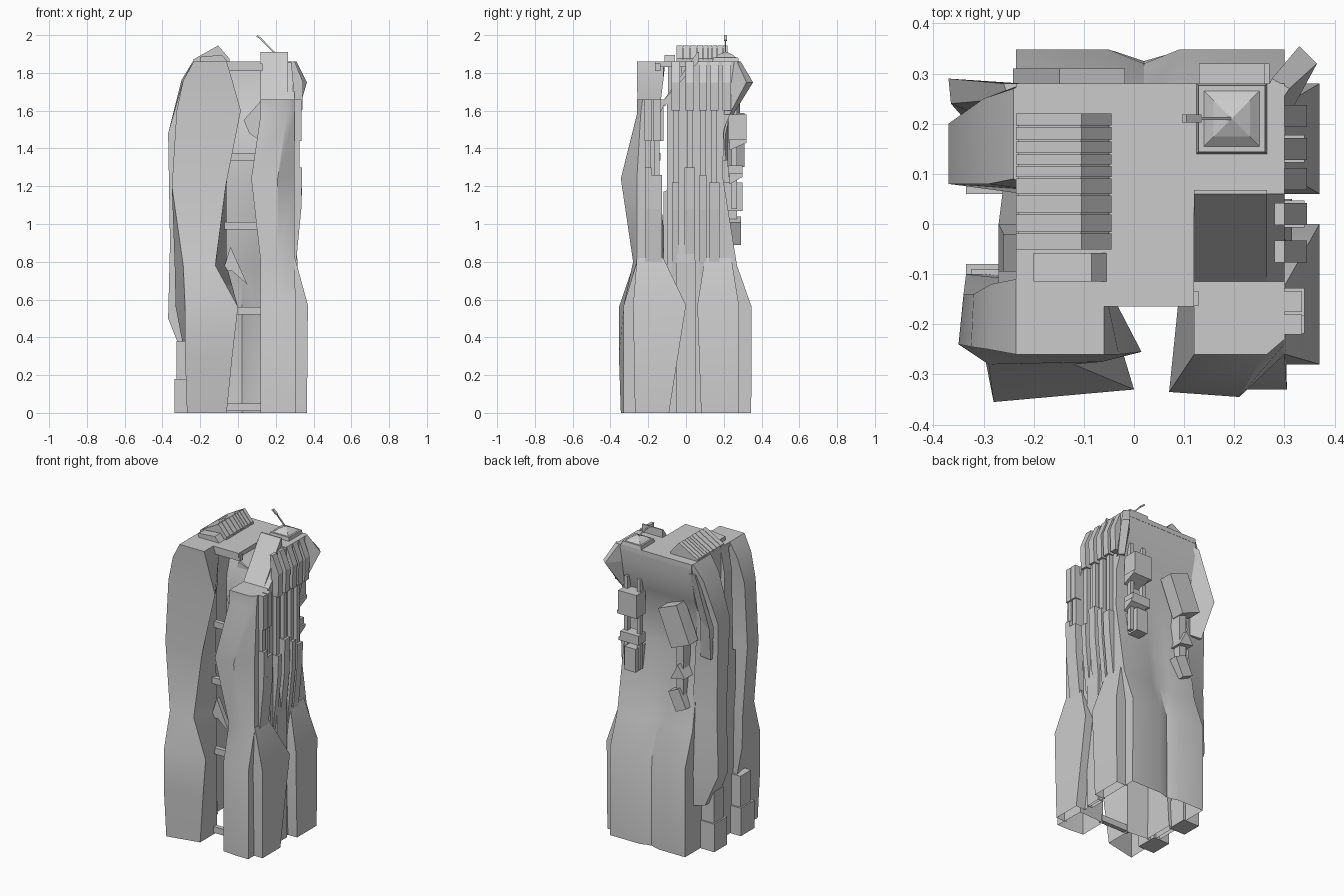
import bpy, bmesh
from math import radians
from mathutils import Vector, Matrix


def finish(name, bm):
    bmesh.ops.recalc_face_normals(bm, faces=bm.faces[:])
    me = bpy.data.meshes.new(name)
    bm.to_mesh(me)
    bm.free()
    ob = bpy.data.objects.new(name, me)
    bpy.context.collection.objects.link(ob)
    return ob


def loft(name, rows, skip=(), top=True, bottom=False):
    """Stack of (z, [(x, y), ...]) outlines joined by faces; skip leaves sides open."""
    bm = bmesh.new()
    rings = [[bm.verts.new((x, y, z)) for x, y in pts] for z, pts in rows]
    n = len(rings[0])
    for a, b in zip(rings, rings[1:]):
        for i in range(n):
            if i not in skip:
                j = (i + 1) % n
                bm.faces.new((a[i], a[j], b[j], b[i]))
    if top:
        bm.faces.new(rings[-1])
    if bottom:
        bm.faces.new(rings[0])
    return finish(name, bm)


def column(name, rows, **kw):
    """Loft of rectangles given as (z, x0, x1, y0, y1)."""
    return loft(name, [(z, [(a, c), (b, c), (b, d), (a, d)]) for z, a, b, c, d in rows], **kw)


def box(name, x0, x1, y0, y1, z0, z1, tilt=0, axis='Y'):
    ob = column(name, [(z0, x0, x1, y0, y1), (z1, x0, x1, y0, y1)], bottom=True)
    if tilt:
        c = Vector(((x0 + x1) / 2, (y0 + y1) / 2, (z0 + z1) / 2))
        ob.data.transform(Matrix.Translation(c) @ Matrix.Rotation(radians(tilt), 4, axis)
                          @ Matrix.Translation(-c))
    return ob


def prism(name, pts, lo, hi, axis):
    """Profile extruded along x (pts are y,z) or along y (pts are x,z)."""
    bm = bmesh.new()
    f = (lambda p, t: (t, *p)) if axis == 'x' else (lambda p, t: (p[0], t, p[1]))
    a = [bm.verts.new(f(p, lo)) for p in pts]
    b = [bm.verts.new(f(p, hi)) for p in pts]
    bm.faces.new(a)
    bm.faces.new(b)
    for i in range(len(pts)):
        j = (i + 1) % len(pts)
        bm.faces.new((a[i], a[j], b[j], b[i]))
    return finish(name, bm)


smooth = []

# hollow core shell, flared at the lower back: open at the front and below
# (z, right front y, back y at the corners, back y in the middle valley)
core = [(0, -.10, .345, .325), (.56, -.10, .348, .32), (.78, -.10, .27, .25), (1.0, -.10, .235, .215),
        (1.25, -.10, .195, .195), (1.5, -.10, .20, .20), (1.6, -.10, .24, .24),
        (1.66, -.10, .255, .255), (1.75, -.02, .275, .275), (1.86, .065, .28, .28)]
smooth.append(loft("core_shell", [
    (z, [(-.235, -.09), (.30, yf), (.30, yb), (.09, yb), (.02, yv), (-.05, yb), (-.235, yb)])
    for z, yf, yb, yv in core], skip=(0,), top=False))

# roof slabs and the ramp above the right front pillar
box("roof_left", -.235, .12, -.165, .28, 1.83, 1.86)
box("roof_right", .12, .30, .06, .28, 1.83, 1.86)
prism("roof_ramp", [(-.115, 1.62), (-.115, 1.66), (.06, 1.91), (.068, 1.91), (.068, 1.85)],
      .12, .265, 'x')
prism("roof_ramp_edge", [(-.115, 1.62), (-.115, 1.66), (.065, 1.86), (.065, 1.82)], .265, .30, 'x')

# front pillars
smooth.append(loft("front_left_pillar", [
    (0, [(-.06, -.13), (-.26, -.11), (-.27, -.345), (-.06, -.30)]),
    (.3, [(-.06, -.13), (-.28, -.10), (-.28, -.355), (-.03, -.315)]),
    (.56, [(-.06, -.13), (-.33, -.10), (-.28, -.355), (0, -.33)]),
    (.78, [(-.06, -.13), (-.335, -.10), (-.29, -.28), (-.12, -.28)]),
    (1.2, [(-.06, -.14), (-.34, -.14), (-.35, -.24), (-.065, -.275)]),
    (1.6, [(-.05, -.14), (-.32, -.14), (-.325, -.245), (.015, -.255)]),
    (1.76, [(-.055, -.12), (-.285, -.12), (-.29, -.25), (-.03, -.26)]),
    (1.86, [(-.06, -.12), (-.235, -.11), (-.235, -.26), (-.06, -.26)])]))
smooth.append(loft("front_right_pillar", [
    (0, [(.12, -.14), (.12, -.32), (.22, -.33), (.305, -.33), (.30, -.13)]),
    (.57, [(.12, -.14), (.12, -.32), (.22, -.33), (.305, -.33), (.30, -.13)]),
    (.8, [(.12, -.14), (.12, -.265), (.21, -.28), (.30, -.26), (.30, -.13)]),
    (1.24, [(.09, -.14), (.07, -.335), (.21, -.345), (.30, -.26), (.30, -.14)]),
    (1.58, [(.12, -.14), (.12, -.26), (.26, -.26), (.30, -.24), (.30, -.14)]),
    (1.66, [(.12, -.10), (.12, -.26), (.265, -.26), (.30, -.23), (.30, -.10)])]))

# front gap: rungs and angled shards
for i, z in enumerate((.03, .54, .99, 1.355, 1.83)):
    box(f"gap_rung_{i}", -.08, .13, -.163, -.135, z - .02, z + .02)
prism("gap_shard_upper", [(.03, 1.55), (.12, 1.65), (.12, 1.44), (.06, 1.48)], -.16, -.12, 'y')
prism("gap_shard_lower", [(-.08, .75), (-.04, .88), (.05, .68), (-.03, .75)], -.16, -.13, 'y')

# left side pillar, recessed strips and plinth boxes
smooth.append(loft("left_rear_pillar", [
    (.3, [(-.22, .08), (-.29, .09), (-.29, .22), (-.22, .27)]),
    (.5, [(-.22, .07), (-.37, .10), (-.37, .20), (-.22, .27)]),
    (.9, [(-.22, .06), (-.36, .10), (-.36, .20), (-.22, .25)]),
    (1.48, [(-.22, .07), (-.37, .08), (-.37, .20), (-.22, .20)]),
    (1.76, [(-.22, .07), (-.29, .08), (-.30, .25), (-.22, .27)]),
    (1.86, [(-.22, .08), (-.24, .09), (-.24, .27), (-.22, .28)])], bottom=True))
loft("left_rear_blade", [(1.25, [(-.25, .19), (-.33, .20), (-.33, .22), (-.25, .21)]),
                         (1.48, [(-.25, .19), (-.365, .24), (-.37, .29), (-.25, .21)]),
                         (1.8, [(-.22, .24), (-.25, .25), (-.26, .28), (-.22, .28)])], bottom=True)
column("left_recess_strip", [(0, -.26, -.2, -.12, .08), (1.17, -.27, -.2, -.12, .0),
                             (1.18, -.27, -.2, -.095, .0), (1.7, -.26, -.2, -.095, -.02),
                             (1.84, -.235, -.2, -.095, -.02)])
for i, (y0, y1) in enumerate(((-.22, -.08), (.06, .19))):
    box(f"left_plinth_{i}", -.335, -.22, y0, y1, 0, .18)
    box(f"left_plinth_cap_{i}", -.325, -.22, y0 + .02, y1 - .01, .18, .38)

# right side fins: angled head, slim stem, wider foot
for i, y in enumerate((-.20, -.155, -.055, .02, .09, .15, .215)):
    w = .027 if i % 2 else .018
    if i > 1:
        column(f"fin_cap_{i}", [(1.60, .29, .34, y - .022, y + .022), (1.75, .29, .345, y - .022, y + .022),
                                (1.86, .28, .30, y - .022, y + .022)], bottom=True)
    else:
        box(f"fin_cap_{i}", .29, .335, y - .02, y + .02, 1.44, 1.66)
    if i < 6:
        box(f"fin_stem_{i}", .29, .325, y - .015, y + .015, 1.2, 1.62)
        column(f"fin_foot_{i}", [(.72, .28, .30, y - w, y + w), (1.08, .28, .335, y - w, y + w),
                                 (1.3 - .04 * (i % 3), .28, .34, y - w, y + w)], bottom=True)

# flared lower buttresses on the right side, open against the core
for nm, b0, b1, m0, m1, t0, t1 in (("front", -.27, -.09, -.28, .0, -.26, -.12),
                                   ("rear", .08, .28, .06, .28, .1, .24)):
    smooth.append(column(f"right_buttress_{nm}", [(0, .29, .365, b0, b1), (.57, .29, .37, m0, m1),
                                                  (.82, .29, .302, t0, t1)], skip=(3,)))
column("right_mid_strip", [(0, .28, .315, -.05, .05), (.8, .28, .315, -.05, .05), (1, .28, .30, -.03, .03)])

# hanging pods on the back
for i, (z0, z1, y1) in enumerate(((1.43, 1.58, .32), (1.25, 1.31, .30))):
    box(f"back_pod_{i}", .13, .26, .225, y1, z0, z1)
    prism(f"back_pod_lip_{i}", [(.23, z0 - .04), (y1, z0), (y1, z0 + .02), (.23, z0 + .02)], .15, .27, 'x')
for i, x in enumerate((.15, .24)):
    box(f"back_pod_rail_{i}", x - .012, x + .012, .24, .27, 1.08, 1.66)
box("back_pod_foot", .15, .23, .19, .30, 1.07, 1.22)
box("back_tilted_pod", -.20, -.06, .22, .31, 1.32, 1.57, 22)
box("back_tilted_neck", -.17, -.12, .19, .27, 1.0, 1.34)
box("back_tilted_foot", -.18, -.10, .18, .29, .9, 1.03, 25)
prism("back_pod_wedge", [(-.20, 1.12), (-.10, 1.10), (-.15, 1.2)], .17, .30, 'y')

# slanted plate on the right rear corner
loft("corner_plate", [(1.58, [(.26, .22), (.30, .20), (.315, .23), (.28, .25)]),
                      (1.75, [(.26, .27), (.30, .24), (.365, .32), (.33, .355)]),
                      (1.86, [(.26, .26), (.29, .24), (.31, .27), (.275, .29)])], bottom=True)

# roof louvre: row of slanted slats over a core and a front box
hump = [(-.235, 1.86), (-.235, 1.872), (-.105, 1.945), (-.045, 1.875), (-.045, 1.86)]
ys = (-.052, -.017, .02, .058, .092, .117, .14, .166, .195, .222)
for i, (a, b) in enumerate(zip(ys, ys[1:])):
    prism(f"louvre_slat_{i}", hump, a + .0015, b - .0015, 'y')
prism("louvre_core", [(-.23, 1.86), (-.23, 1.868), (-.106, 1.937), (-.05, 1.87), (-.05, 1.86)], -.05, .22, 'y')
prism("louvre_front_box", [(-.2, 1.86), (-.2, 1.885), (-.085, 1.895), (-.055, 1.86)], -.115, -.058, 'y')


# antenna base tiers and leaning mast
def tier(name, h, z0, z1, h2):
    column(name, [(z0, .195 - h, .195 + h, .21 - h, .21 + h), (z1, .195 - h2, .195 + h2, .21 - h2, .21 + h2)])


tier("antenna_base", .07, 1.86, 1.882, .066)
tier("antenna_step", .055, 1.882, 1.897, .036)
tier("antenna_pyramid", .036, 1.897, 1.912, .002)
prism("antenna_mast", [(.19, 1.903), (.195, 1.91), (.125, 1.982), (.12, 1.976)], .207, .213, 'y')
prism("antenna_tip", [(.13, 1.968), (.135, 1.974), (.105, 2.0), (.096, 1.994)], .202, .218, 'y')

# soft shading on the big flowing surfaces
for ob in smooth:
    ob.select_set(True)
bpy.context.view_layer.objects.active = smooth[0]
bpy.ops.object.shade_smooth_by_angle(angle=radians(35))
